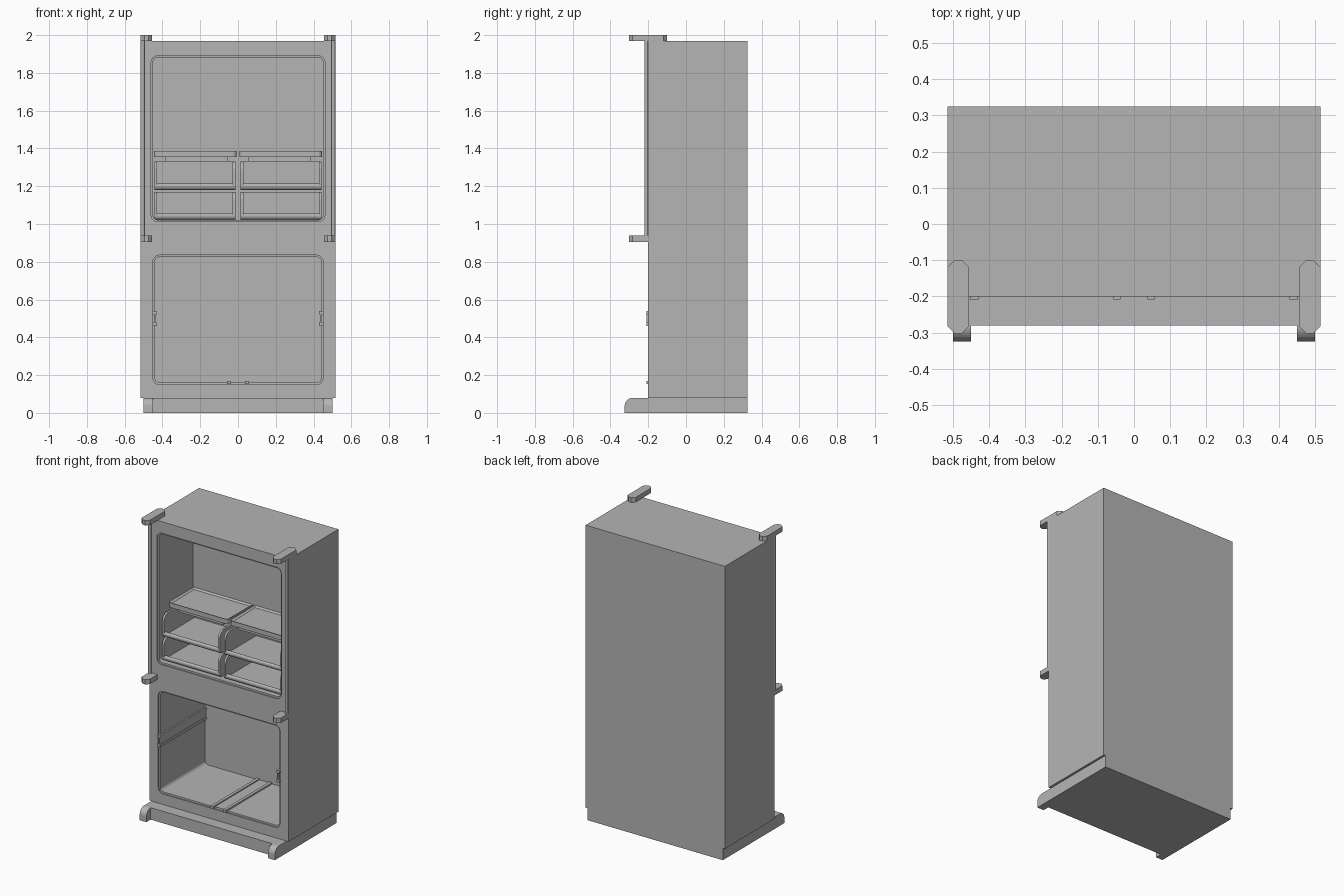
import bpy
import bmesh
from math import pi, cos, sin
from mathutils import Vector

default = bpy.data.objects.get("Cube")
if default:
    bpy.data.objects.remove(default, do_unlink=True)

GREY = (0.46, 0.46, 0.46, 1)
mat = bpy.data.materials.new("cabinet grey")
mat.use_nodes = True
mat.diffuse_color = GREY
mat.node_tree.nodes["Principled BSDF"].inputs["Base Color"].default_value = GREY


def finish(name, bm):
    bmesh.ops.recalc_face_normals(bm, faces=bm.faces)
    mesh = bpy.data.meshes.new(name)
    bm.to_mesh(mesh)
    bm.free()
    mesh.materials.append(mat)
    ob = bpy.data.objects.new(name, mesh)
    bpy.context.scene.collection.objects.link(ob)
    return ob


def add_box(bm, x, y, z):
    """Add a box given its (min, max) range on each axis."""
    verts = bmesh.ops.create_cube(bm, size=1)["verts"]
    for v in verts:
        v.co = Vector([(a + b) / 2 + c * (b - a) for c, (a, b) in zip(v.co, (x, y, z))])
    return verts


def box(name, x, y, z):
    bm = bmesh.new()
    add_box(bm, x, y, z)
    return finish(name, bm)


def add_prism(bm, points, axis, lo, hi):
    """Extrude a 2D outline along an axis; the outline uses the other two axes in order."""
    def place(p, d):
        co = list(p)
        co.insert(axis, d)
        return bm.verts.new(co)
    loft(bm, [[place(p, d) for p in points] for d in (lo, hi)])


def loft(bm, rings):
    n = len(rings[0])
    for r0, r1 in zip(rings, rings[1:]):
        for i in range(n):
            j = (i + 1) % n
            bm.faces.new((r0[i], r0[j], r1[j], r1[i]))
    bm.faces.new(rings[0])
    bm.faces.new(rings[-1])


def arc(cx, cz, r, start, end, steps=6):
    return [(cx + r * cos(start + (end - start) * i / steps),
             cz + r * sin(start + (end - start) * i / steps)) for i in range(steps + 1)]


def round_rect(hw, z0, z1, r):
    corners = [(hw - r, z1 - r), (r - hw, z1 - r), (r - hw, z0 + r), (hw - r, z0 + r)]
    return [p for k, (x, z) in enumerate(corners)
            for p in arc(x, z, r, k * pi / 2, (k + 1) * pi / 2)]


# Cabinet shell with two rounded, lipped compartments
FRONT, BACK = -0.2, 0.325
cabinet = box("cabinet", (-0.515, 0.515), (FRONT, BACK), (0.08, 1.968))


def cut_compartment(name, hw, z0, z1, depth_y):
    bm = bmesh.new()
    rings = []
    for y, grow in ((FRONT - 0.02, 0.01), (FRONT + 0.008, 0.01), (FRONT + 0.009, 0), (depth_y, 0)):
        outline = round_rect(hw + grow, z0 - grow, z1 + grow, 0.025 + grow)
        rings.append([bm.verts.new((x, y, z)) for x, z in outline])
    loft(bm, rings)
    cutter = finish(name, bm)
    cutter.hide_render = True
    mod = cabinet.modifiers.new(name, "BOOLEAN")
    mod.operation = "DIFFERENCE"
    mod.solver = "EXACT"
    mod.object = cutter
    bpy.context.view_layer.objects.active = cabinet
    bpy.ops.object.modifier_apply(modifier=mod.name)
    bpy.data.objects.remove(cutter, do_unlink=True)


UPPER_BACK, LOWER_BACK = 0.165, 0.28
cut_compartment("upper_cutter", 0.45, 1.022, 1.88, UPPER_BACK)
cut_compartment("lower_cutter", 0.44, 0.16, 0.825, LOWER_BACK)

# Plinth and rounded feet
box("plinth", (-0.5, 0.5), (-0.28, BACK), (0, 0.08))
foot = [(-0.2, 0), (-0.2, 0.08)] + arc(-0.28, 0.035, 0.045, pi / 2, pi, 8) + [(-0.325, 0)]
for side, name in ((1, "left"), (-1, "right")):
    bm = bmesh.new()
    add_prism(bm, foot, 0, side * 0.45, side * 0.5)
    finish(name + "_foot", bm)


# Hinge plates and the door pivot rods
def hinge(name, side, y1, z0, z1, c=0.02):
    x0, x1, y0 = 0.455, 0.515, -0.302
    outline = [(x0 + c, y0), (x1 - c, y0), (x1, y0 + c), (x1, y1 - c),
               (x1 - c, y1), (x0 + c, y1), (x0, y1 - c), (x0, y0 + c)]
    bm = bmesh.new()
    add_prism(bm, [(side * x, y) for x, y in outline], 2, z0, z1)
    finish(name, bm)


for side, name in ((1, "left"), (-1, "right")):
    hinge(name + "_top_hinge", side, -0.1, 1.968, 2.0)
    hinge(name + "_middle_hinge", side, -0.18, 0.905, 0.938)
    bm = bmesh.new()
    add_prism(bm, [(side * 0.505 + x, FRONT - 0.01 + y) for x, y in arc(0, 0, 0.01, 0, 2 * pi, 16)[:-1]],
              2, 0.938, 1.968)
    finish(name + "_pivot_rod", bm)

# Shelves: recessed trays with a hanging front lip
for side, name in ((1, "left"), (-1, "right")):
    x = sorted((side * 0.008, side * 0.445))
    bm = bmesh.new()
    verts = add_box(bm, x, (-0.1, UPPER_BACK), (1.354, 1.386))
    front = [e for e in bm.edges if all(v.co.y < 0 for v in e.verts)
             and abs(e.verts[0].co.z - e.verts[1].co.z) > 0.01]
    bmesh.ops.bevel(bm, geom=front, offset=0.02, segments=4, affect="EDGES", profile=0.5)
    bm.normal_update()
    top = [f for f in bm.faces if f.normal.z > 0.9]
    bmesh.ops.inset_region(bm, faces=top, thickness=0.015, depth=0)
    bmesh.ops.translate(bm, verts=list({v for f in top for v in f.verts}), vec=(0, 0, -0.01))
    add_box(bm, sorted((side * 0.055, side * 0.385)), (-0.08, UPPER_BACK), (1.33, 1.356))
    finish(name + "_shelf", bm)


# Open-fronted bins: rounded side panels, floor, low lip and back
def bin_tray(name, side, z0, z1):
    y0, y1, t, r = -0.17, UPPER_BACK, 0.014, 0.045
    xa, xb = 0.014, 0.442
    panel = ([(y1, z0), (y1, z1)] + arc(y0 + r, z1 - r, r, pi / 2, pi)
             + arc(y0 + 0.02, z0 + 0.02, 0.02, pi, 1.5 * pi, 4))
    lip = ([(y0 + 0.03, z0)] + [(y0 + 0.03, z0 + 0.015)]
           + arc(y0 + 0.012, z0 + 0.022, 0.012, 0, pi)
           + arc(y0 + 0.02, z0 + 0.02, 0.02, pi, 1.5 * pi, 4))
    bm = bmesh.new()
    for a in (xa, xb - t):
        add_prism(bm, panel, 0, side * a, side * (a + t))
    inner = sorted((side * (xa + t), side * (xb - t)))
    add_prism(bm, lip, 0, *inner)
    add_box(bm, inner, (y0 + 0.03, y1), (z0, z0 + 0.012))
    add_box(bm, inner, (y1 - 0.012, y1), (z0 + 0.012, z1))
    finish(name, bm)


for side, name in ((1, "left"), (-1, "right")):
    bin_tray(name + "_upper_bin", side, 1.18, 1.33)
    bin_tray(name + "_lower_bin", side, 1.022, 1.17)

# Channel rails for the lower drawer
RAIL_Y = (-0.208, LOWER_BACK)
for side, name in ((1, "left"), (-1, "right")):
    bm = bmesh.new()
    add_box(bm, sorted((side * 0.434, side * 0.442)), RAIL_Y, (0.46, 0.54))
    for z in (0.46, 0.522):
        add_box(bm, sorted((side * 0.43, side * 0.453)), RAIL_Y, (z, z + 0.018))
    finish(name + "_drawer_rail", bm)
bm = bmesh.new()
add_box(bm, (-0.04, 0.04), (FRONT + 0.01, LOWER_BACK), (0.155, 0.163))
for x in (-0.057, 0.037):
    add_box(bm, (x, x + 0.02), RAIL_Y, (0.152, 0.17))
finish("floor_drawer_rail", bm)
